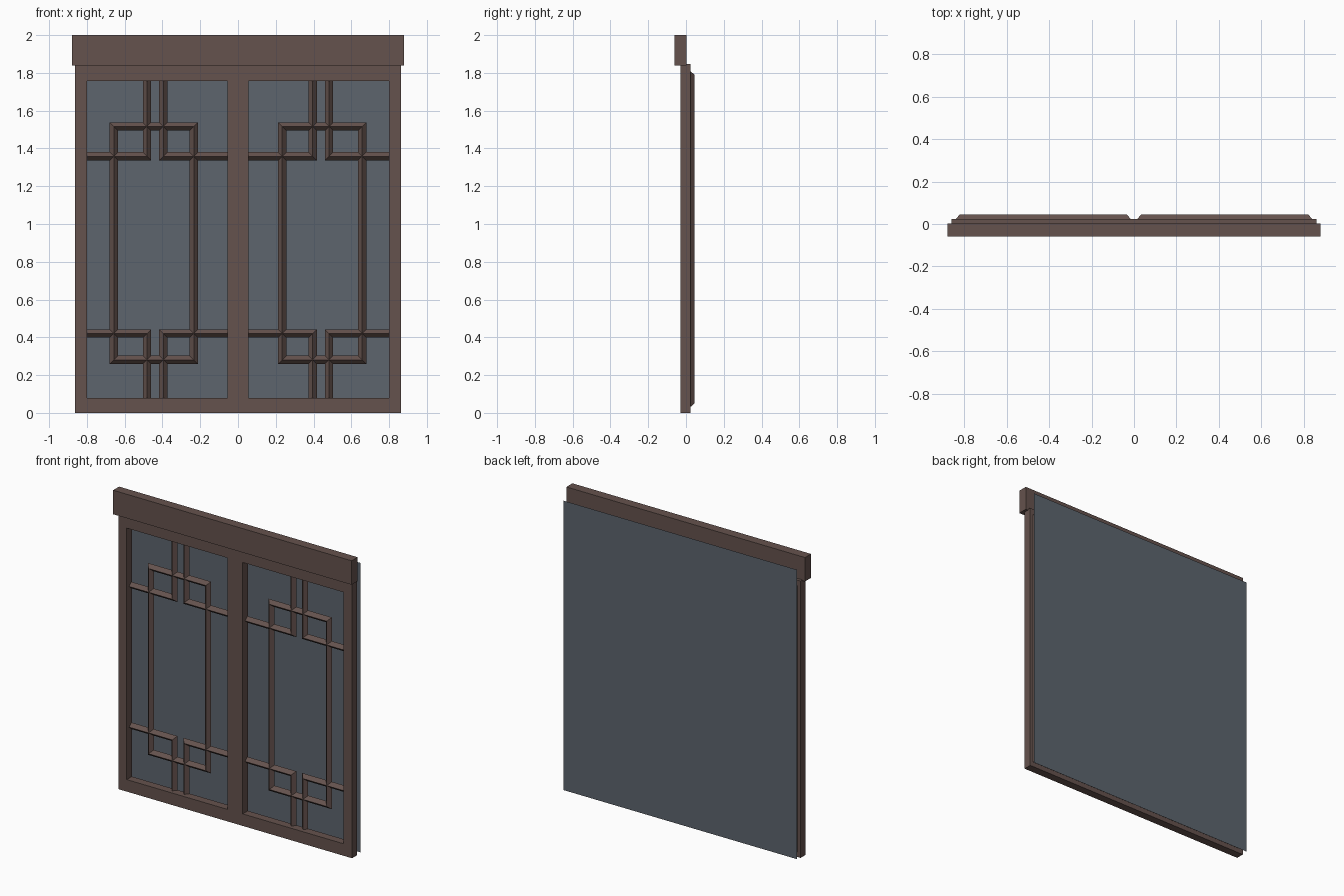
import bpy, bmesh
from mathutils import Vector

if "Cube" in bpy.data.objects:
    bpy.data.objects.remove(bpy.data.objects["Cube"], do_unlink=True)


def material(name, rgb):
    m = bpy.data.materials.new(name)
    m.use_nodes = True
    m.diffuse_color = (*rgb, 1)
    m.node_tree.nodes["Principled BSDF"].inputs["Base Color"].default_value = (*rgb, 1)
    return m


wood = material("dark brown wood", (0.13, 0.085, 0.075))
glass = material("blue grey glass", (0.11, 0.13, 0.155))


def finish(name, bm, mat, fix_normals=True):
    if fix_normals:
        bmesh.ops.recalc_face_normals(bm, faces=bm.faces)
    me = bpy.data.meshes.new(name)
    bm.to_mesh(me)
    bm.free()
    me.materials.append(mat)
    ob = bpy.data.objects.new(name, me)
    bpy.context.collection.objects.link(ob)
    return ob


def plate(name, xs, zs, y0, y1, mat, holes=()):
    """Grid of cells in the x-z plane, minus holes, extruded from y0 to y1."""
    bm = bmesh.new()
    v = [[bm.verts.new((x, y0, z)) for z in zs] for x in xs]
    for i in range(len(xs) - 1):
        for j in range(len(zs) - 1):
            if (i, j) not in holes:
                bm.faces.new((v[i][j], v[i + 1][j], v[i + 1][j + 1], v[i][j + 1]))
    if y1 != y0:
        out = bmesh.ops.extrude_face_region(bm, geom=bm.faces[:], use_keep_orig=True)
        moved = [g for g in out["geom"] if isinstance(g, bmesh.types.BMVert)]
        bmesh.ops.translate(bm, verts=moved, vec=(0, y1 - y0, 0))
    return finish(name, bm, mat, y1 != y0)


BAR_Y, BAR_R, BAR_D = 0.02, 0.022, 0.025


def sweep(bm, path, closed=False):
    """Diamond-section bar with mitred corners along an x-z path."""
    pts = [Vector(p) for p in path]
    n = len(pts)
    rings = []
    for i, p in enumerate(pts):
        a = (p - pts[i - 1]).normalized() if closed or i > 0 else None
        b = (pts[(i + 1) % n] - p).normalized() if closed or i < n - 1 else None
        a, b = a or b, b or a
        side = Vector((-a.y, a.x))
        if abs(a.dot(b)) < 0.5:
            side += Vector((-b.y, b.x))
        q, r = p + side * BAR_R, p - side * BAR_R
        rings.append([bm.verts.new(c) for c in (
            (q.x, BAR_Y, q.y), (p.x, BAR_Y - BAR_D, p.y),
            (r.x, BAR_Y, r.y), (p.x, BAR_Y + BAR_D, p.y))])
    for i in range(n if closed else n - 1):
        r0, r1 = rings[i], rings[(i + 1) % n]
        for k in range(4):
            bm.faces.new((r0[k], r0[(k + 1) % 4], r1[(k + 1) % 4], r1[k]))
    if not closed:
        bm.faces.new(rings[0])
        bm.faces.new(rings[-1])


def rectangle(x0, x1, z0, z1):
    return [(x0, z0), (x1, z0), (x1, z1), (x0, z1)]


# Header board and double frame with two openings
plate("header_board", (-0.88, 0.88), (1.84, 2.0), -0.06, 0.003, wood)
plate("window_frame", (-0.862, -0.8, -0.056, 0.056, 0.8, 0.862),
      (0, 0.08, 1.757, 1.846), -0.03, 0.024, wood, holes=((1, 1), (3, 1)))

# Glass sheet behind the frame
plate("glass_sheet", (-0.862, 0.862), (0.005, 1.935), 0.06, 0.06, glass)

# Lattice: border, long rectangle and four corner brackets per panel
OUT, INN, BOT, TOP = 0.822, 0.034, 0.05, 1.79
for s, label in ((1, "left"), (-1, "right")):
    bm = bmesh.new()
    paths = [
        (rectangle(INN, OUT, BOT, TOP), True),
        (rectangle(0.234, 0.657, 0.281, 1.516), True),
    ]
    for z_bar, z_end in ((1.358, TOP), (0.42, BOT)):
        for x_edge, x_bar in ((OUT, 0.482), (INN, 0.395)):
            paths.append(([(x_edge, z_bar), (x_bar, z_bar), (x_bar, z_end)], False))
    for path, closed in paths:
        sweep(bm, [(s * x, z) for x, z in path], closed)
    finish(label + "_lattice", bm, wood)
